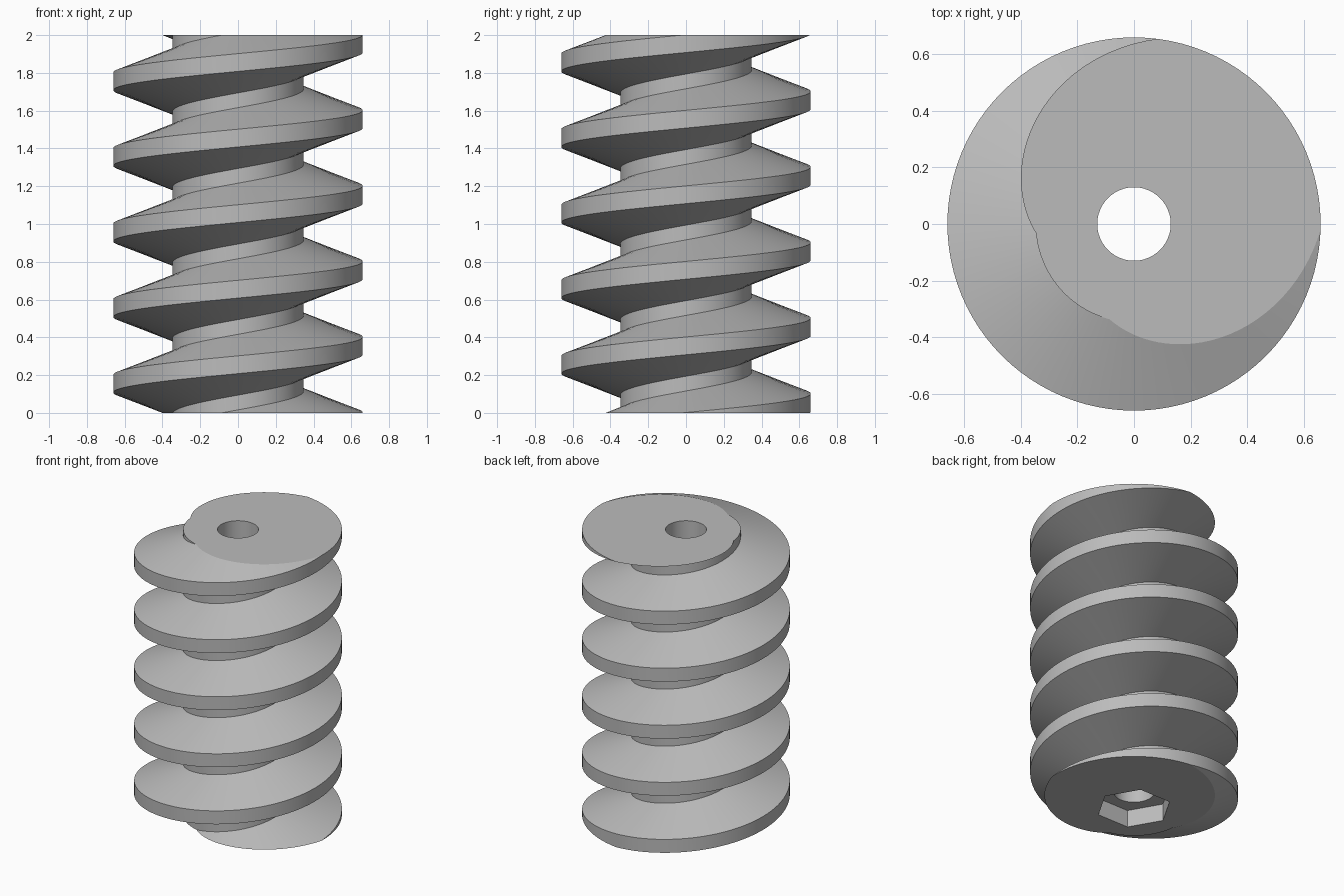
import bpy, bmesh, math

if "Cube" in bpy.data.objects:
    bpy.data.objects.remove(bpy.data.objects["Cube"])

PITCH, HEIGHT = 0.4, 2.0
STEPS = 96                       # segments per turn
R_ROOT, R_RIM = 0.348, 0.66
BORE_R, HEX_R, HEX_DEPTH = 0.13, 0.24, 0.12

# trapezoid thread profile (radius, height) at angle 0
PROFILE = [(R_ROOT, -0.206), (R_RIM, -0.092), (R_RIM, 0.002), (R_ROOT, 0.116)]

bm = bmesh.new()

# helical thread and root surface, longer than needed at both ends
rows = []
for k in range(-2 * STEPS, 7 * STEPS + 1):
    a = 2 * math.pi * k / STEPS
    rise = PITCH * k / STEPS
    rows.append([bm.verts.new((r * math.cos(a), r * math.sin(a), z + rise))
                 for r, z in PROFILE])
for k in range(len(rows) - 1):
    p, q = rows[k], rows[k + 1]
    for i in range(3):
        bm.faces.new((p[i], q[i], q[i + 1], p[i + 1]))
    if k + STEPS + 1 < len(rows):
        u, v = rows[k + STEPS], rows[k + STEPS + 1]
        bm.faces.new((p[3], q[3], v[0], u[0]))


def trim(z, direction):
    """Cut the surface flat at height z and return the cut edges."""
    bmesh.ops.bisect_plane(
        bm, geom=bm.verts[:] + bm.edges[:] + bm.faces[:], dist=1e-5,
        plane_co=(0, 0, z), plane_no=(0, 0, direction), clear_outer=True)
    return [e for e in bm.edges if e.is_boundary
            and all(abs(v.co.z - z) < 1e-4 for v in e.verts)]


def ring(radius, z, sides):
    """Closed loop of edges around the axis."""
    vs = [bm.verts.new((radius * math.cos(2 * math.pi * i / sides),
                        radius * math.sin(2 * math.pi * i / sides), z))
          for i in range(sides)]
    return vs, [bm.edges.new((vs[i], vs[(i + 1) % sides])) for i in range(sides)]


def wall(lower, upper):
    """Inward-facing wall between two rings."""
    n = len(lower)
    for i in range(n):
        j = (i + 1) % n
        bm.faces.new((lower[j], lower[i], upper[i], upper[j]))


def fill(edges, direction):
    bmesh.ops.triangle_fill(bm, use_beauty=True, use_dissolve=False,
                            edges=edges, normal=(0, 0, direction))


trim(0.0, -1)
trim(HEIGHT, 1)
bottom_edges = [e for e in bm.edges if e.is_boundary and all(abs(v.co.z) < 1e-4 for v in e.verts)]
top_edges = [e for e in bm.edges if e.is_boundary
             and all(abs(v.co.z - HEIGHT) < 1e-4 for v in e.verts)]

# bore, hexagonal socket and flat end faces
bore_top, bore_top_e = ring(BORE_R, HEIGHT, 48)
bore_low, bore_low_e = ring(BORE_R, HEX_DEPTH, 48)
hex_top, hex_top_e = ring(HEX_R, HEX_DEPTH, 6)
hex_low, hex_low_e = ring(HEX_R, 0.0, 6)
wall(bore_low, bore_top)
wall(hex_low, hex_top)
for edge_list in (bore_top_e, bore_low_e, hex_top_e, hex_low_e):
    for e in edge_list:
        assert e.is_valid
fill(top_edges + bore_top_e, 1)
fill(hex_top_e + bore_low_e, -1)
fill(bottom_edges + hex_low_e, -1)

bmesh.ops.recalc_face_normals(bm, faces=bm.faces[:])
mesh = bpy.data.meshes.new("worm_screw")
bm.to_mesh(mesh)
bm.free()

worm = bpy.data.objects.new("worm_screw", mesh)
bpy.context.collection.objects.link(worm)
grey = bpy.data.materials.new("grey")
grey.diffuse_color = (0.5, 0.5, 0.5, 1)
grey.use_nodes = True
grey.node_tree.nodes["Principled BSDF"].inputs["Base Color"].default_value = grey.diffuse_color
mesh.materials.append(grey)

bpy.context.view_layer.objects.active = worm
worm.select_set(True)
bpy.ops.object.shade_smooth_by_angle(angle=math.radians(15))
